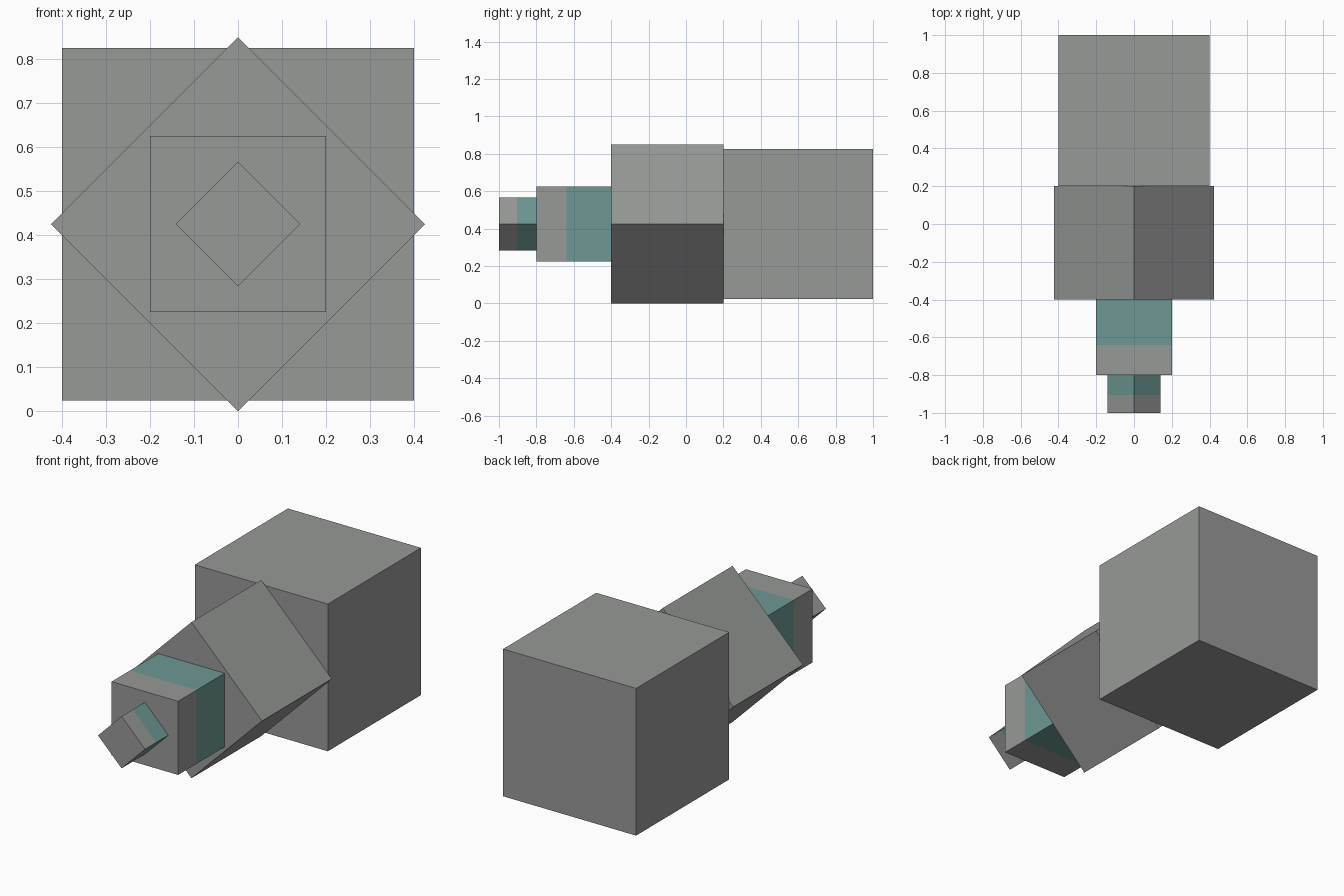
import bpy, bmesh, math
from mathutils import Matrix

if "Cube" in bpy.data.objects:
    bpy.data.objects.remove(bpy.data.objects["Cube"])


def material(name, rgb):
    m = bpy.data.materials.new(name)
    m.diffuse_color = (*rgb, 1)
    m.use_nodes = True
    m.node_tree.nodes["Principled BSDF"].inputs["Base Color"].default_value = m.diffuse_color
    return m


GREY = material("grey", (0.31, 0.32, 0.31))
TEAL = material("teal", (0.155, 0.315, 0.295))
AXIS_Z = 0.3 * math.sqrt(2)  # the diamond cube's lowest edge rests on z = 0


def cube(name, size, y, angle=0, band=None):
    """Cube on the shared y axis; everything behind y = band is teal."""
    bm = bmesh.new()
    mat = (Matrix.Translation((0, y, AXIS_Z))
           @ Matrix.Rotation(math.radians(angle), 4, 'Y'))
    bmesh.ops.create_cube(bm, size=size, matrix=mat)
    if band is not None:
        bmesh.ops.bisect_plane(bm, geom=bm.verts[:] + bm.edges[:] + bm.faces[:],
                               plane_co=(0, band, 0), plane_no=(0, 1, 0))
        for f in bm.faces:
            f.material_index = int(f.calc_center_median().y > band)
    me = bpy.data.meshes.new(name)
    bm.to_mesh(me)
    bm.free()
    me.materials.append(GREY)
    if band is not None:
        me.materials.append(TEAL)
    bpy.context.collection.objects.link(bpy.data.objects.new(name, me))


# Four cubes shrinking towards the front, every other one turned 45 degrees
cube("large_cube", 0.8, 0.6)
cube("medium_turned_cube", 0.6, -0.1, 45)
cube("small_cube", 0.4, -0.6, band=-0.64)
cube("tip_turned_cube", 0.2, -0.9, 45, band=-0.904)
